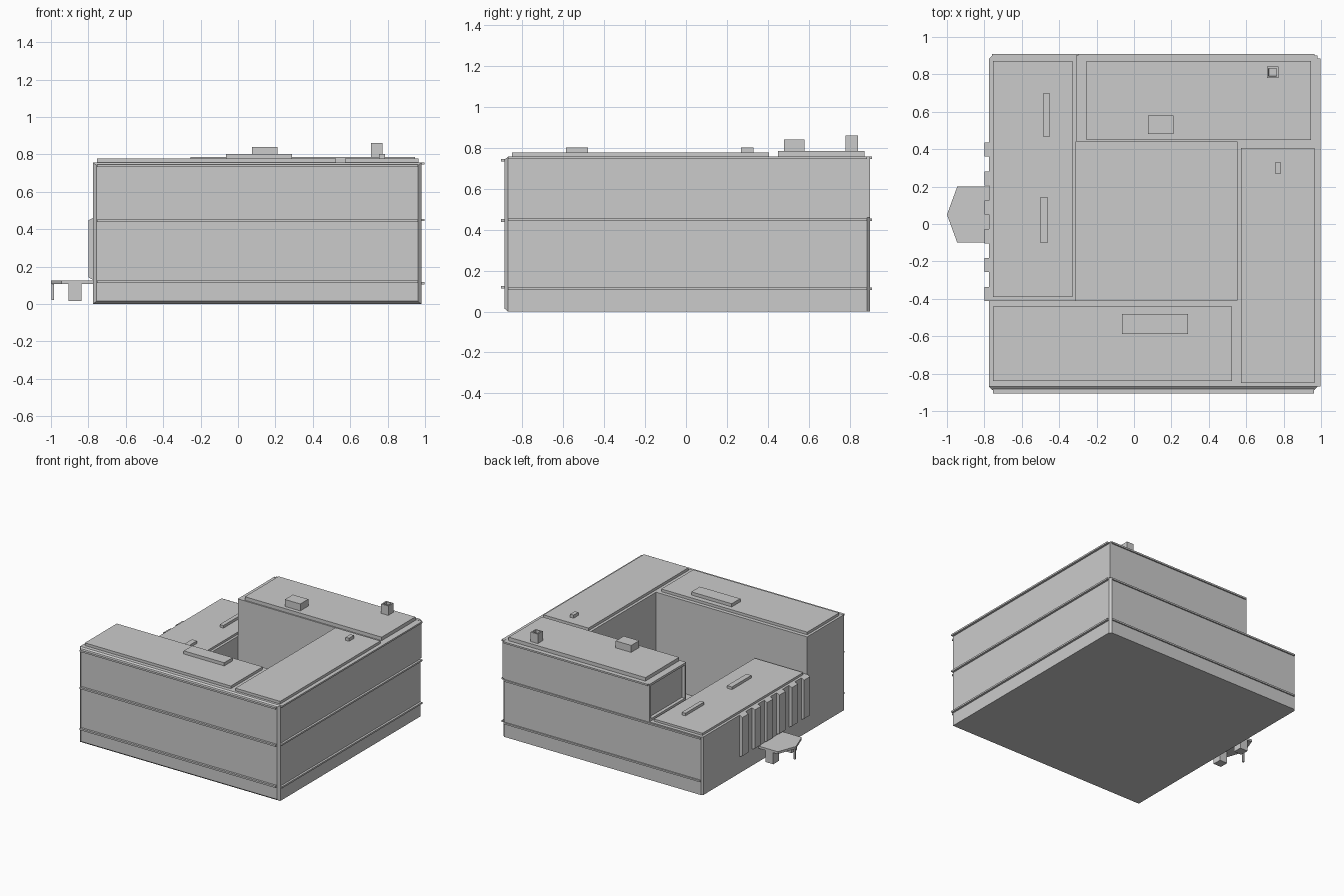
import bpy, bmesh

cube = bpy.data.objects.get("Cube")
if cube:
    bpy.data.objects.remove(cube)

grey = bpy.data.materials.new("plain grey")
grey.use_nodes = True
COLOUR = (0.6, 0.6, 0.6, 1)
grey.diffuse_color = COLOUR
grey.node_tree.nodes["Principled BSDF"].inputs["Base Color"].default_value = COLOUR


def finish(name, bm):
    bmesh.ops.recalc_face_normals(bm, faces=bm.faces)
    mesh = bpy.data.meshes.new(name)
    bm.to_mesh(mesh)
    bm.free()
    mesh.materials.append(grey)
    obj = bpy.data.objects.new(name, mesh)
    bpy.context.collection.objects.link(obj)
    return obj


def prism_mesh(points, z0, z1):
    bm = bmesh.new()
    base = bm.faces.new([bm.verts.new((x, y, z0)) for x, y in points])
    top = bmesh.ops.extrude_face_region(bm, geom=[base])["geom"]
    for v in top:
        if isinstance(v, bmesh.types.BMVert):
            v.co.z = z1
    bmesh.ops.recalc_face_normals(bm, faces=bm.faces)
    return bm


def prism(name, points, z0, z1):
    return finish(name, prism_mesh(points, z0, z1))


def box_mesh(x0, x1, y0, y1, z0, z1):
    return prism_mesh([(x0, y0), (x1, y0), (x1, y1), (x0, y1)], z0, z1)


def box(name, *size):
    return finish(name, box_mesh(*size))


# Overall footprint, courtyard and storey heights
W, E, S, N = -0.775, 0.98, -0.87, 0.885
CW, CE, CS, CN = -0.31, 0.55, -0.41, 0.44
LOW, TOP = 0.46, 0.757

# Wings around the courtyard
box("south_wing", W, E, S, CS, 0, TOP)
box("east_wing", CE, E, CS, CN, 0, TOP)
box("west_wing", W, CW, CS, N, 0, LOW)
box("courtyard_floor", CW, CE, CS, CN, 0, 0.02)
box("north_wing_lower", CW, E, CN, N, 0, LOW)

# Upper north wing, its west end recessed within a frame
bm = box_mesh(CW, E, CN, N + 0.015, LOW, TOP)
end = [f for f in bm.faces if f.normal.x < -0.9]
bmesh.ops.inset_region(bm, faces=end, thickness=0.025)
bmesh.ops.inset_region(bm, faces=end, thickness=0.001, depth=-0.025)
finish("north_wing_upper", bm)

# Front wall cladding with chamfered border
bm = box_mesh(W, E, S - 0.018, S, 0, TOP)
for v in bm.verts:
    if v.co.y < S - 0.01:
        v.co.x += 0.018 if v.co.x < 0 else -0.018
        v.co.z += 0.015 if v.co.z < 0.1 else -0.015
finish("front_cladding", bm)

# Rear wall cladding with chamfered ends
prism("rear_cladding", [(W, N), (E, N), (E - 0.015, N + 0.015), (W + 0.015, N + 0.015)], 0, LOW)

# Horizontal string courses
for i, z in enumerate((0.112, 0.438, 0.733)):
    box(f"front_band_{i}", W + 0.02, E - 0.018, -0.905, -0.88, z, z + 0.014)
for i, z in enumerate((0.105, 0.443, 0.745)):
    box(f"east_band_{i}", E - 0.01, 0.997, S, N, z, z + 0.013)
    left = CW + 0.01 if z > LOW else W + 0.015
    box(f"rear_band_{i}", left, E - 0.015, N, 0.91, z, z + 0.013)

# Raised roof decks
box("south_roof", -0.755, 0.525, -0.84, -0.44, TOP - 0.01, 0.778)
box("east_roof", 0.572, 0.965, -0.85, 0.405, TOP - 0.01, 0.778)
box("north_roof", -0.255, 0.945, 0.45, 0.872, TOP - 0.01, 0.785)
box("west_roof", -0.755, -0.33, -0.39, 0.872, LOW - 0.01, 0.477)

# Rooftop equipment
box("south_roof_unit", -0.065, 0.29, -0.587, -0.48, 0.77, 0.803)
box("north_roof_unit", 0.075, 0.21, 0.48, 0.58, 0.77, 0.84)
box("east_roof_vent", 0.755, 0.785, 0.27, 0.33, 0.77, 0.803)
box("west_skylight_rear", -0.485, -0.453, 0.465, 0.70, 0.47, 0.498)
box("west_skylight_front", -0.503, -0.46, -0.10, 0.142, 0.47, 0.498)
bm = box_mesh(0.71, 0.772, 0.78, 0.842, 0.77, 0.86)
mouth = [f for f in bm.faces if f.normal.z > 0.9]
bmesh.ops.inset_region(bm, faces=mouth, thickness=0.014)
bmesh.ops.inset_region(bm, faces=mouth, thickness=0.001, depth=-0.02)
finish("chimney", bm)

# Fins with sloped tops along the entrance wall
for i in range(6):
    y = -0.412 + i * 0.1545
    bm = box_mesh(-0.80, W, y, y + 0.075, 0.13, LOW)
    for v in bm.verts:
        if v.co.x < -0.79:
            v.co.z += 0.012 if v.co.z < 0.2 else -0.012
    finish(f"entrance_fin_{i}", bm)

# Entrance canopy with two piers and a slim post
prism("canopy", [(W, -0.1), (-0.945, -0.1), (-1, 0.05), (-0.945, 0.2), (W, 0.2)], 0.107, 0.125)
for side, y in (("south", -0.1), ("north", 0.13)):
    box(f"canopy_pier_{side}", -0.905, -0.837, y, y + 0.07, 0.015, 0.11)
box("canopy_post", -0.997, -0.984, 0.043, 0.057, 0.022, 0.11)
